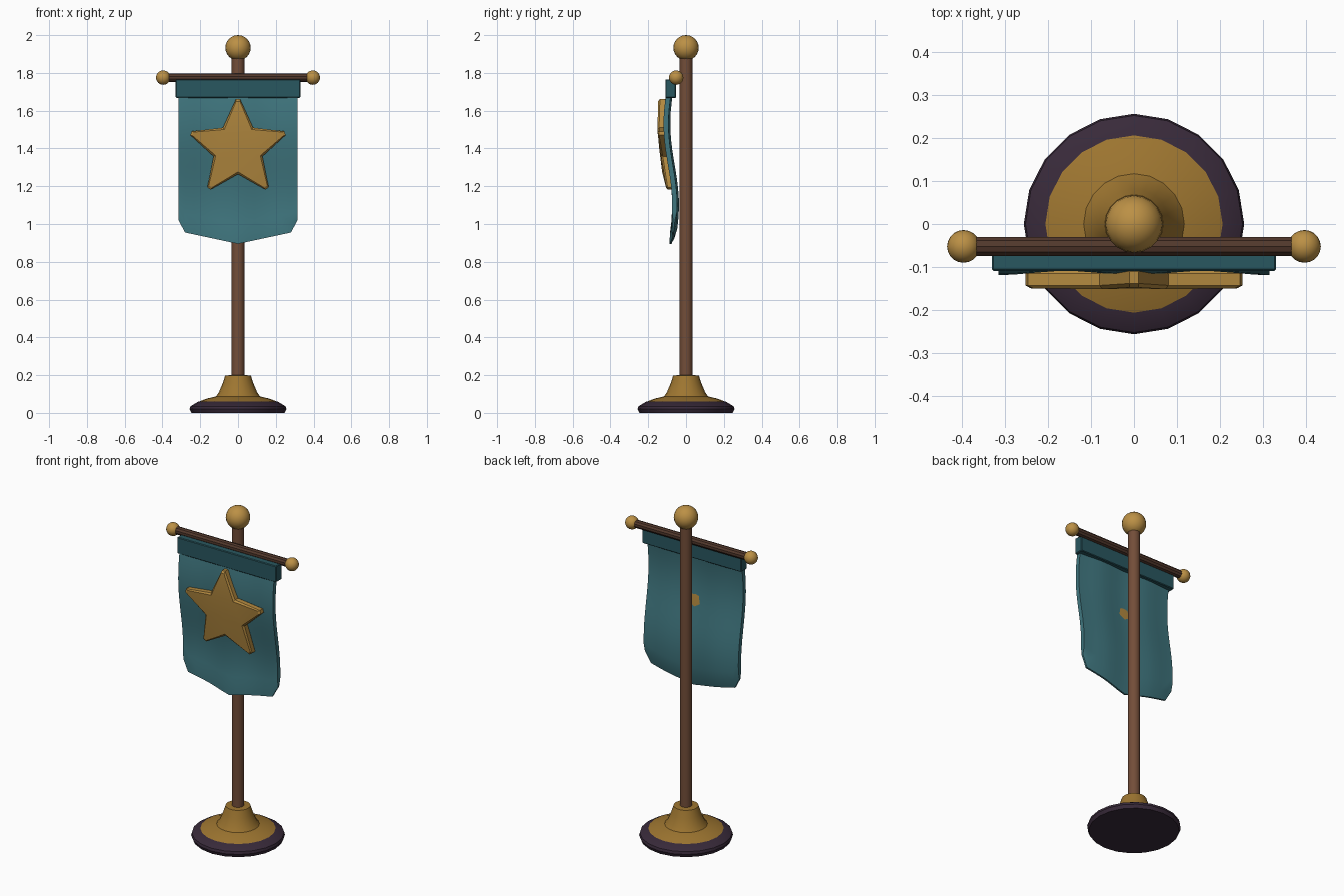
import bpy, bmesh, math
from mathutils import Matrix

if "Cube" in bpy.data.objects:
    bpy.data.objects.remove(bpy.data.objects["Cube"])


def mat(name, r, g, b):
    m = bpy.data.materials.new(name)
    m.diffuse_color = (r, g, b, 1)
    m.use_nodes = True
    m.node_tree.nodes["Principled BSDF"].inputs["Base Color"].default_value = m.diffuse_color
    return m


GOLD = mat("gold", 0.50, 0.28, 0.06)
STAR = mat("star gold", 0.45, 0.25, 0.05)
BRASS = mat("dark gold", 0.34, 0.18, 0.03)
WOOD = mat("brown wood", 0.17, 0.075, 0.04)
DARKWOOD = mat("dark wood", 0.085, 0.04, 0.025)
PLUM = mat("dark plum", 0.04, 0.023, 0.042)
TEAL = mat("teal cloth", 0.05, 0.18, 0.21)
DEEP = mat("deep teal cloth", 0.022, 0.095, 0.115)


def finish(name, bm, material, angle=35):
    bmesh.ops.recalc_face_normals(bm, faces=bm.faces)
    me = bpy.data.meshes.new(name)
    bm.to_mesh(me)
    bm.free()
    me.materials.append(material)
    ob = bpy.data.objects.new(name, me)
    bpy.context.collection.objects.link(ob)
    bpy.ops.object.select_all(action='DESELECT')
    ob.select_set(True)
    bpy.context.view_layer.objects.active = ob
    if angle:
        bpy.ops.object.shade_smooth_by_angle(angle=math.radians(angle))
    return ob


def lathe(name, profile, sides, material):
    bm = bmesh.new()
    rings = [[bm.verts.new((r * math.cos(2 * math.pi * i / sides),
                            r * math.sin(2 * math.pi * i / sides), z))
              for i in range(sides)] for r, z in profile]
    for a, b in zip(rings, rings[1:]):
        for i in range(sides):
            j = (i + 1) % sides
            bm.faces.new((a[i], a[j], b[j], b[i]))
    bm.faces.new(rings[0])
    bm.faces.new(rings[-1])
    return finish(name, bm, material)


def ball(name, x, y, z, r):
    bm = bmesh.new()
    bmesh.ops.create_uvsphere(bm, u_segments=20, v_segments=12, radius=r,
                              matrix=Matrix.Translation((x, y, z)))
    finish(name, bm, GOLD)


def cloth_y(x, z):
    # gentle drape shared by banner and star
    return (-0.078 - 0.023 * math.cos(math.pi * (z - 1.53) / 0.43)
            - 0.005 * math.cos(4 * math.pi * x / 0.63))


# stand
lathe("base_foot", [(0.247, 0), (0.256, 0.02), (0.252, 0.035), (0.21, 0.06)], 20, PLUM)
lathe("base_collar", [(0.211, 0.058), (0.165, 0.076), (0.117, 0.087), (0.102, 0.108),
                      (0.082, 0.155), (0.068, 0.198), (0.04, 0.2)], 20, BRASS)
lathe("pole", [(0.034, 0.1), (0.034, 1.91)], 12, WOOD)
ball("pole_finial", 0, 0, 1.933, 0.067)

# crossbar with end balls
bar = lathe("crossbar", [(0.023, -0.38), (0.023, 0.38)], 10, DARKWOOD)
bar.rotation_euler = (0, math.pi / 2, 0)
bar.location = (0, -0.052, 1.775)
for side, s in (("left", -1), ("right", 1)):
    ball(side + "_crossbar_knob", s * 0.396, -0.052, 1.775, 0.038)

# draped banner sheet with a shallow pointed hem
bm = bmesh.new()
half = [0.045, 0.09, 0.135, 0.18, 0.23, 0.28, 0.315]
xs = [-x for x in reversed(half)] + [0] + half
rows, top = 16, 1.75
grid = {}
for i, x in enumerate(xs):
    low = 1.02 if abs(x) > 0.3 else 0.895 + 0.06 * abs(x) / 0.28
    for k in range(rows + 1):
        z = top + (low - top) * k / rows
        for side, t in ((0, -0.013), (1, 0.013)):
            if k == rows:
                t *= 0.4
            grid[i, k, side] = bm.verts.new((x, cloth_y(x, z) + t, z))
n = len(xs) - 1
for i in range(n):
    for k in range(rows):
        for s in (0, 1):
            bm.faces.new((grid[i, k, s], grid[i + 1, k, s],
                          grid[i + 1, k + 1, s], grid[i, k + 1, s]))
    for k in (0, rows):
        bm.faces.new((grid[i, k, 0], grid[i + 1, k, 0], grid[i + 1, k, 1], grid[i, k, 1]))
for k in range(rows):
    for i in (0, n):
        bm.faces.new((grid[i, k, 0], grid[i, k + 1, 0], grid[i, k + 1, 1], grid[i, k, 1]))
finish("banner_cloth", bm, TEAL, 40)

# header band
bm = bmesh.new()
bmesh.ops.create_cube(bm, size=1, matrix=Matrix.Translation((0, -0.081, 1.717))
                      @ Matrix.Diagonal((0.66, 0.056, 0.098, 1)))
bmesh.ops.bevel(bm, geom=bm.edges[:], offset=0.004, segments=1, affect='EDGES')
finish("banner_header", bm, DEEP, 0)

# star emblem: blunt tips, bevelled rim, follows the drape
outline = []
for i in range(5):
    a = math.pi / 2 + i * 2 * math.pi / 5
    outline += [(0.262, a - 0.04), (0.262, a + 0.04), (0.136, a + math.pi / 5)]
bm = bmesh.new()
cz = 1.40


def star_ring(inset, depth):
    ring = []
    for r, a in outline:
        r -= inset
        x, z = r * math.cos(a), cz + r * math.sin(a)
        ring.append(bm.verts.new((x, cloth_y(x, z) + depth, z)))
    return ring


rings = [star_ring(0.008, -0.008), star_ring(0, -0.014),
         star_ring(0, -0.042), star_ring(0.012, -0.05)]
count = len(outline)
for a, b in zip(rings, rings[1:]):
    for i in range(count):
        j = (i + 1) % count
        bm.faces.new((a[i], a[j], b[j], b[i]))
for ring, y in ((rings[0], -0.076), (rings[-1], -0.142)):
    centre = bm.verts.new((0, y, cz))
    for i in range(0, count, 3):
        prev, tip1, tip2, nxt = ring[i - 1], ring[i], ring[i + 1], ring[i + 2]
        bm.faces.new((prev, tip1, tip2, nxt))
        bm.faces.new((centre, prev, nxt))
finish("star_emblem", bm, STAR, 25)
